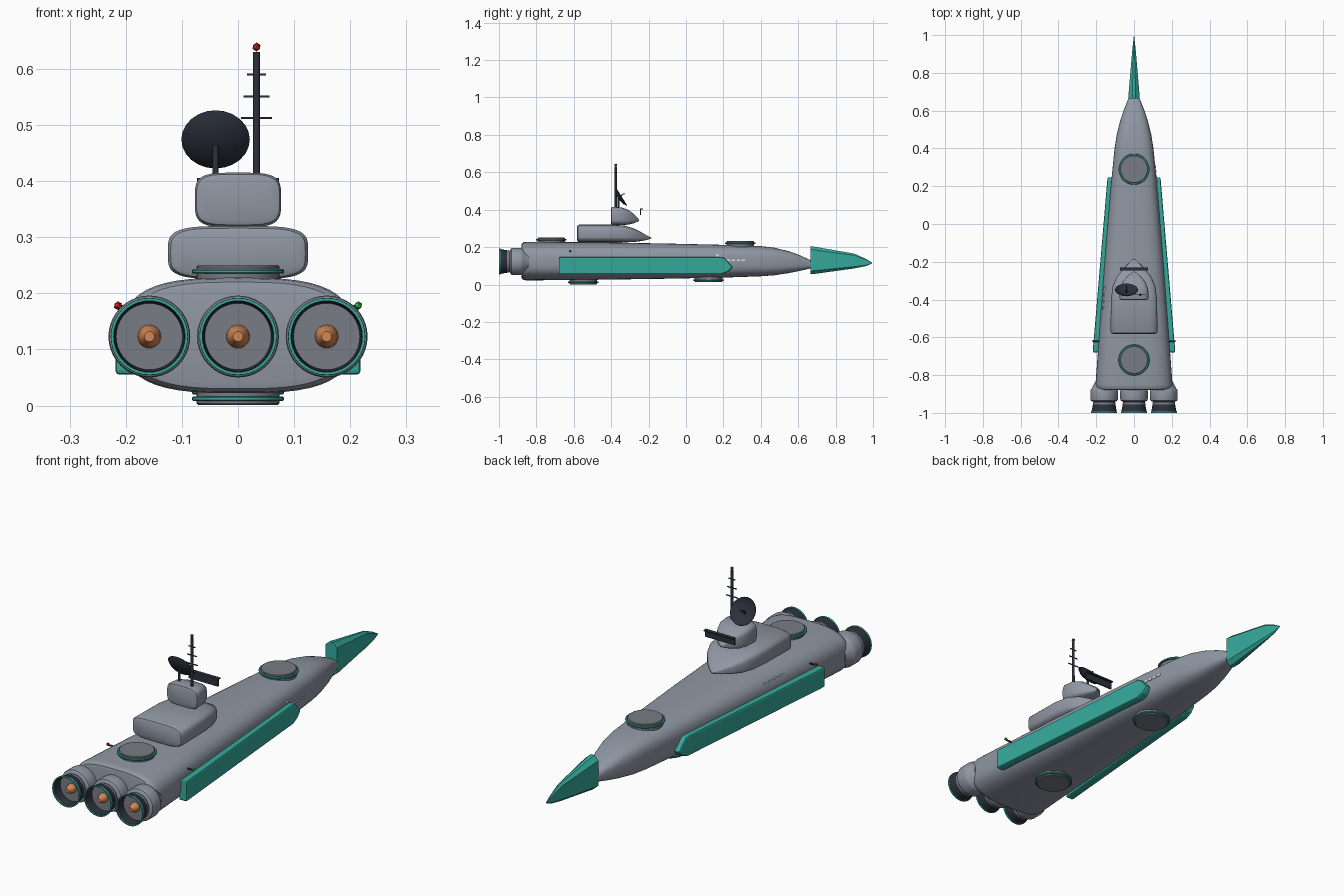
import bpy, bmesh, math
from mathutils import Vector

if "Cube" in bpy.data.objects:
    bpy.data.objects.remove(bpy.data.objects["Cube"])


def material(name, rgb):
    m = bpy.data.materials.new(name)
    m.diffuse_color = (*rgb, 1)
    m.use_nodes = True
    m.node_tree.nodes["Principled BSDF"].inputs["Base Color"].default_value = m.diffuse_color
    return m


GREY = material("hull_grey", (0.28, 0.31, 0.37))
STEEL = material("steel", (0.19, 0.20, 0.23))
TEAL = material("teal", (0.035, 0.40, 0.33))
DARK = material("dark", (0.025, 0.03, 0.045))
ORANGE = material("orange", (0.65, 0.24, 0.09))
RED = material("red_lamp", (0.6, 0.02, 0.02))
GREEN = material("green_lamp", (0.02, 0.55, 0.08))
PALE = material("window_pale", (0.75, 0.8, 0.85))


def finish(bm, name, mat, smooth=True):
    bmesh.ops.recalc_face_normals(bm, faces=bm.faces)
    me = bpy.data.meshes.new(name)
    bm.to_mesh(me)
    bm.free()
    ob = bpy.data.objects.new(name, me)
    bpy.context.collection.objects.link(ob)
    me.materials.append(mat)
    if smooth:
        bpy.ops.object.select_all(action='DESELECT')
        ob.select_set(True)
        bpy.context.view_layer.objects.active = ob
        bpy.ops.object.shade_smooth_by_angle(angle=math.radians(35))
    return ob


def skin(bm, rings, caps=True):
    n = len(rings[0])
    for a, b in zip(rings, rings[1:]):
        for i in range(n):
            bm.faces.new((a[i], a[(i + 1) % n], b[(i + 1) % n], b[i]))
    if caps:
        bm.faces.new(rings[0])
        bm.faces.new(rings[-1])


def loft(name, sections, power, mat=GREY, n=48):
    """Superellipse sections along y: (y, half width, bottom, top)."""
    bm = bmesh.new()
    rings = []
    for y, w, z0, z1 in sections:
        ring = []
        for i in range(n):
            a = math.tau * i / n
            c, s = math.cos(a), math.sin(a)
            px = math.copysign(abs(c) ** (2 / power), c)
            pz = math.copysign(abs(s) ** (2 / power), s)
            ring.append(bm.verts.new((w * px, y, (z0 + z1) / 2 + (z1 - z0) / 2 * pz)))
        rings.append(ring)
    skin(bm, rings)
    return finish(bm, name, mat)


def lathe(name, profile, loc, axis, mat, n=32, closed=False):
    """Revolve (radius, height) points round an axis."""
    bm = bmesh.new()
    q = Vector(axis).to_track_quat('Z', 'Y')
    pts = profile + profile[:1] if closed else profile
    rings = [[bm.verts.new(Vector(loc) + q @ Vector((r * math.cos(math.tau * i / n),
              r * math.sin(math.tau * i / n), h))) for i in range(n)] for r, h in pts]
    skin(bm, rings, not closed)
    bmesh.ops.remove_doubles(bm, verts=bm.verts, dist=1e-6)
    return finish(bm, name, mat)


def box(name, loc, size, mat, rot_z=0):
    bm = bmesh.new()
    bmesh.ops.create_cube(bm, size=1)
    bmesh.ops.scale(bm, vec=size, verts=bm.verts)
    ob = finish(bm, name, mat, False)
    ob.location = loc
    ob.rotation_euler.z = rot_z
    return ob


def lamp(name, loc, r, mat):
    bm = bmesh.new()
    bmesh.ops.create_icosphere(bm, subdivisions=1, radius=r)
    finish(bm, name, mat, False).location = loc


def slab(name, outline, inner, outer, mat, bevel):
    """Side outline (y, z) given thickness between two x functions of y."""
    bm = bmesh.new()
    skin(bm, [[bm.verts.new((f(y), y, z)) for y, z in outline] for f in (inner, outer)])
    ob = finish(bm, name, mat, False)
    m = ob.modifiers.new("bevel", 'BEVEL')
    m.width, m.segments = bevel, 2
    return ob


# hull
loft("hull", [(-.88, .180, .042, .208), (-.877, .192, .030, .220), (-.868, .201, .024, .226),
              (-.85, .204, .022, .228), (-.5, .178, .025, .226), (-.1, .148, .031, .219),
              (.2, .123, .037, .212), (.4, .103, .044, .205), (.47, .092, .049, .197),
              (.55, .072, .061, .178), (.61, .052, .073, .156), (.67, .028, .087, .128)], 3)

# superstructure decks
loft("lower_deck", [(-.582, .110, .235, .308), (-.578, .120, .228, .316), (-.57, .125, .225, .32),
                    (-.40, .122, .225, .32), (-.33, .113, .225, .315), (-.28, .092, .227, .300),
                    (-.24, .060, .232, .280), (-.21, .030, .238, .263), (-.185, .003, .246, .25)], 4)
loft("upper_deck", [(-.402, .064, .330, .405), (-.399, .074, .322, .412), (-.392, .077, .318, .415),
                    (-.345, .075, .318, .412), (-.31, .062, .320, .400), (-.28, .040, .327, .378),
                    (-.25, .003, .340, .346)], 4)

# bow blade: tall wedge narrowing to the tip
bm = bmesh.new()
blade = []
for y, w, z0, z1 in [(.665, .029, .055, .205), (.675, .030, .055, .204), (.90, .011, .086, .165),
                     (.96, .005, .098, .138), (.995, .001, .112, .117)]:
    h = z1 - z0
    blade.append([bm.verts.new((x * w, y, z0 + t * h)) for x, t in
                  [(-.3, 0), (.3, 0), (1, .12), (1, .88), (.3, 1), (-.3, 1), (-1, .88), (-1, .12)]])
skin(bm, blade)
finish(bm, "bow_blade", TEAL, False)

# side armour strips, navigation lamps and windows
strip = [(-.68, .055), (.19, .055), (.225, .068), (.25, .092), (.205, .143), (.18, .146), (-.68, .146)]
for s, side, col in ((1, "right", GREEN), (-1, "left", RED)):
    slab(side + "_side_strip", strip, lambda y: s * (.180 - (y + .68) * .085),
         lambda y: s * (.219 - (y + .68) * .085), TEAL, .007)
    lamp(side + "_nav_lamp", (s * .214, -.62, .178), .008, col)
    lathe(side + "_lamp_stem", [(.004, 0), (.004, .03)], (s * .185, -.62, .175), (s, 0, 0), DARK, 10)
for i in range(4):
    y = .228 + i * .026
    box("right_window", (.1205 - i * .0027, y, .13), (.006, .017, .009), PALE, math.radians(6))
    box("left_window", (-.157 - i * .0022, -.34 - i * .035, .182), (.006, .017, .008), PALE,
        math.radians(-5))
box("right_single_window", (.125, .168, .155), (.006, .017, .009), PALE, math.radians(5))

# gun-port turrets above and below
for name, y, z, d in (("top_rear", -.72, .223, 1), ("top_front", .29, .205, 1),
                      ("bottom_rear", -.55, .028, -1), ("bottom_front", .12, .040, -1)):
    lathe(name + "_turret", [(.074, -.012), (.074, .024), (.071, .027)], (0, y, z), (0, 0, d), STEEL, 40)
    lathe(name + "_turret_ring", [(.072, .012), (.080, .012), (.082, .014), (.082, .018),
                                  (.080, .020), (.072, .020)], (0, y, z), (0, 0, d), TEAL, 40, True)

# three engines facing the rear
for i, x in enumerate((-.158, 0, .158)):
    at, back = (x, 0, .123), (0, -1, 0)
    lathe(f"engine_housing_{i}", [(.05, .84), (.064, .868), (.071, .876), (.073, .885), (.073, .927),
                                  (.071, .934), (.062, .94)], at, back, GREY, 40)
    lathe(f"engine_nozzle_{i}", [(.056, .935), (.067, .995), (.063, .995), (.058, .945)],
          at, back, DARK, 40, True)
    lathe(f"nozzle_rim_{i}", [(.0635, .992), (.0685, .992), (.0690, .996), (.0685, 1), (.0635, 1)],
          at, back, TEAL, 40, True)
    lathe(f"engine_plate_{i}", [(.059, .945), (.060, .956)], at, back, STEEL, 40)
    lathe(f"engine_plug_{i}", [(.021, .955), (.019, .970), (.009, .990)], at, back, ORANGE, 20)

# mast with yard arms and beacon
lathe("mast", [(.0065, .405), (.006, .630)], (.033, -.375, 0), (0, 0, 1), DARK, 12)
for z, w in ((.512, .028), (.551, .023), (.590, .017)):
    box("mast_yard", (.033, -.375, z), (2 * w, .004, .0035), DARK)
lamp("mast_beacon", (.033, -.375, .639), .008, RED)

# dish antenna, open side forward and up
aim = (0, math.cos(math.radians(32)), math.sin(math.radians(32)))
lathe("dish", [(.060, .008), (.045, -.002), (.025, -.008), (.004, -.010), (.004, -.013),
               (.025, -.011), (.046, -.005), (.061, .006)], (-.04, -.354, .471), aim, DARK, 24, True)
lathe("dish_feed", [(.005, -.013), (.002, .024), (.004, .025), (.004, .030)],
      (-.04, -.354, .471), aim, DARK, 10)
lathe("dish_post", [(.0055, .405), (.0055, .464)], (-.04, -.362, 0), (0, 0, 1), DARK, 12)

# radar bar ahead of the bridge
box("radar_bar", (0, -.244, .388), (.146, .006, .034), DARK)
box("radar_bar_lip", (0, -.237, .403), (.146, .016, .005), DARK)
